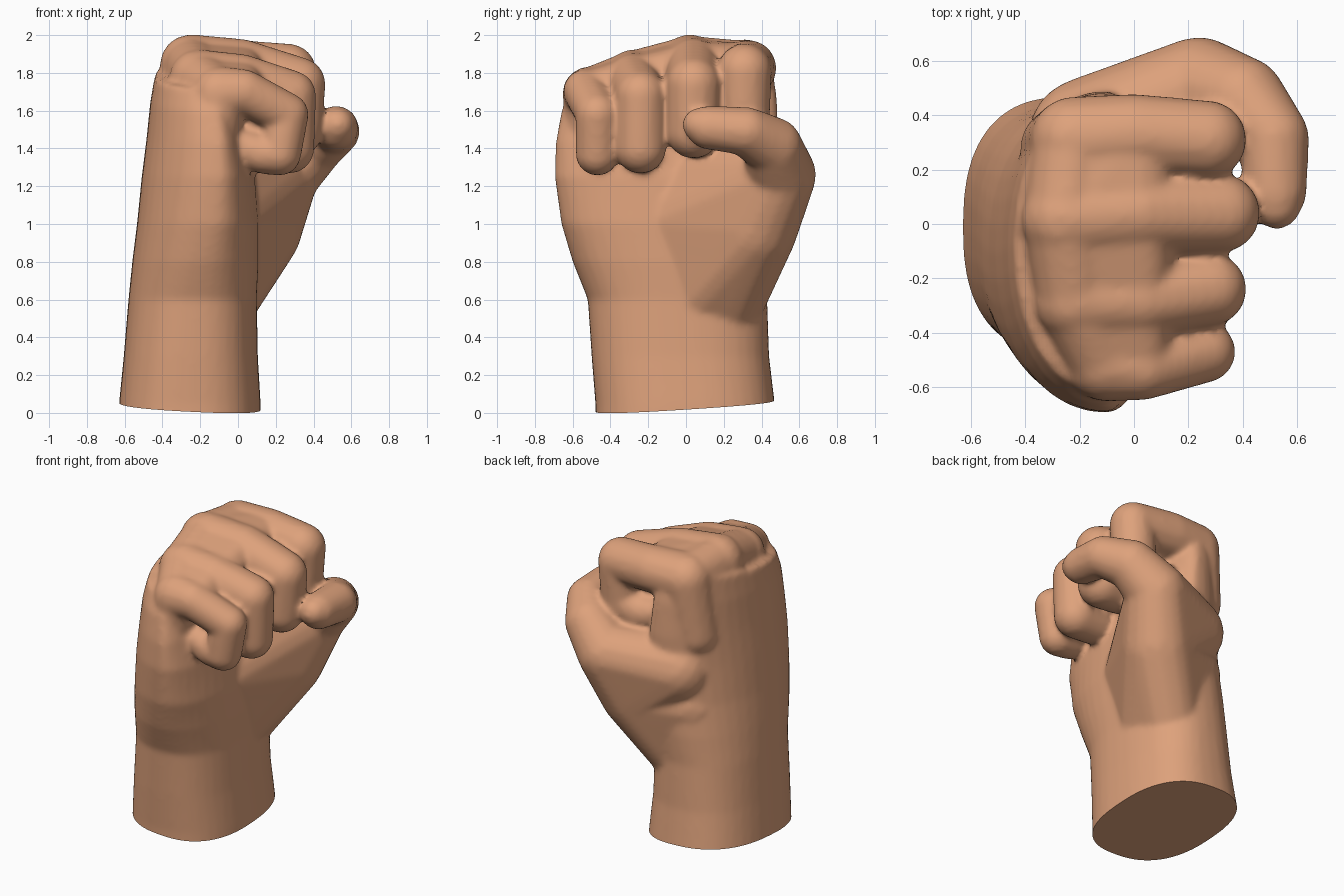
import bpy, bmesh
from math import sin, cos, pi, sqrt, radians
from mathutils import Vector

cube = bpy.data.objects.get("Cube")
if cube:
    bpy.data.objects.remove(cube)

skin = bpy.data.materials.new("warm_skin")
skin.use_nodes = True
skin.diffuse_color = (0.73, 0.36, 0.2, 1)
skin.node_tree.nodes["Principled BSDF"].inputs["Base Color"].default_value = skin.diffuse_color

# Evenly spread directions on a sphere, used for the rounded joints
DIRS = []
for i in range(120):
    h = 1 - 2 * (i + 0.5) / 120
    r = sqrt(1 - h * h)
    DIRS.append(Vector((r * cos(2.39996 * i), r * sin(2.39996 * i), h)))

bm = bmesh.new()


def flesh(joints, scale=1.0):
    """Rounded mass stretched over (x, y, z, radius) joints."""
    verts = [bm.verts.new(Vector(j[:3]) + d * j[3] * scale) for j in joints for d in DIRS]
    bmesh.ops.convex_hull(bm, input=verts)
    loose = [v for v in verts if v.is_valid and not v.link_faces]
    bmesh.ops.delete(bm, geom=loose, context='VERTS')


def limb(joints):
    """Chain of tapered bones from joint to joint."""
    for pair in zip(joints, joints[1:]):
        flesh(pair)


def power(v, e):
    return abs(v) ** e * (1 if v > 0 else -1)


def loft(sections, sides=40):
    """Rounded sections: z, x range, widest x, y range, slope along y, corner roundness."""
    rings = []
    for z, x0, x1, xc, y0, y1, slope, e in sections:
        ring = []
        for i in range(sides):
            a = 2 * pi * i / sides
            c = power(cos(a), e)
            x = xc + c * (x1 - xc if c > 0 else xc - x0)
            y = (y0 + y1) / 2 + (y1 - y0) / 2 * power(sin(a), e)
            ring.append(bm.verts.new((x, y, z + slope * y)))
        rings.append(ring)
    for lo, hi in zip(rings, rings[1:]):
        for i in range(sides):
            j = (i + 1) % sides
            bm.faces.new((lo[i], lo[j], hi[j], hi[i]))
    bm.faces.new(rings[0][::-1])
    bm.faces.new(rings[-1])


# Forearm, wrist and palm
loft([
    (-0.12, -0.64, 0.125, -0.25, -0.475, 0.48, 0, 0.8),
    (0.05, -0.63, 0.12, -0.25, -0.48, 0.47, 0, 0.8),
    (0.3, -0.605, 0.105, -0.24, -0.50, 0.44, 0, 0.82),
    (0.6, -0.58, 0.10, -0.22, -0.52, 0.43, 0, 0.85),
    (0.8, -0.56, 0.11, -0.18, -0.60, 0.45, 0, 0.9),
    (1.0, -0.535, 0.11, -0.13, -0.66, 0.46, 0, 0.92),
    (1.25, -0.51, 0.09, -0.1, -0.695, 0.48, 0, 0.95),
    (1.45, -0.485, 0.05, -0.1, -0.69, 0.49, 0.03, 0.95),
    (1.65, -0.465, 0.02, -0.12, -0.66, 0.48, 0.08, 0.95),
    (1.8, -0.44, -0.02, -0.15, -0.6, 0.45, 0.14, 0.95),
])

# Fingers, each curled from knuckle to tip
index = [(-0.27, 0.28, 1.45, 0.15), (-0.22, 0.31, 1.82, 0.16), (0.0, 0.33, 1.825, 0.15),
         (0.27, 0.31, 1.81, 0.145), (0.26, 0.31, 1.55, 0.135),
         (0.12, 0.31, 1.5, 0.12), (0.0, 0.31, 1.52, 0.1)]
middle = [(-0.29, 0.02, 1.45, 0.15), (-0.25, 0.02, 1.84, 0.165), (0.02, 0.04, 1.83, 0.15),
          (0.32, 0.04, 1.74, 0.145), (0.3, 0.04, 1.49, 0.145),
          (0.15, 0.04, 1.48, 0.125), (0.0, 0.04, 1.5, 0.1)]
ring = [(-0.27, -0.27, 1.4, 0.15), (-0.21, -0.28, 1.77, 0.155), (0.02, -0.28, 1.76, 0.14),
        (0.28, -0.24, 1.68, 0.135), (0.27, -0.24, 1.4, 0.135),
        (0.13, -0.24, 1.39, 0.12), (0.0, -0.24, 1.42, 0.1)]
little = [(-0.16, -0.48, 1.35, 0.15), (-0.1, -0.51, 1.69, 0.145), (0.03, -0.53, 1.7, 0.12),
          (0.26, -0.47, 1.58, 0.115), (0.22, -0.47, 1.37, 0.115),
          (0.13, -0.47, 1.37, 0.105), (0.0, -0.46, 1.42, 0.09)]
fingers = [index, middle, ring, little]
for finger in fingers:
    limb(finger)

# Flesh joining neighbouring knuckles into one back of the hand
for a, b in zip(fingers, fingers[1:]):
    flesh(a[:2] + b[:2], 0.95)
    flesh([a[1], b[1], a[2], b[2]], 0.86)

# Core of the fist behind the curled fingertips
limb([(0.08, -0.38, 1.5, 0.11), (0.1, -0.1, 1.58, 0.13), (0.08, 0.18, 1.62, 0.14)])

# Thumb, from the wrist mound across the front of the fingers
thumb = [(-0.1, 0.22, 0.6, 0.2), (0.12, 0.37, 0.97, 0.22), (0.24, 0.5, 1.26, 0.19),
         (0.4, 0.46, 1.41, 0.157), (0.515, 0.32, 1.49, 0.13),
         (0.52, 0.12, 1.51, 0.117), (0.525, 0.07, 1.525, 0.09)]
limb(thumb)

# Thumb mound and web, sloping into the palm and the back of the hand
flesh([(-0.13, 0.0, 0.55, 0.2), thumb[0], thumb[1],
       (-0.1, -0.12, 1.0, 0.2), (-0.2, 0.22, 0.95, 0.24)])
flesh([thumb[1], thumb[2], (-0.1, -0.12, 1.0, 0.2),
       (-0.1, 0.0, 1.25, 0.18), (-0.17, 0.32, 1.2, 0.22)])

bmesh.ops.recalc_face_normals(bm, faces=bm.faces)
mesh = bpy.data.meshes.new("hand_parts")
bm.to_mesh(mesh)
bm.free()
hand = bpy.data.objects.new("clenched_hand", mesh)
bpy.context.collection.objects.link(hand)

# Fuse the parts into one skin and soften the creases
fuse = hand.modifiers.new("fuse", 'REMESH')
fuse.mode = 'VOXEL'
fuse.voxel_size = 0.016
soften = hand.modifiers.new("soften", 'SMOOTH')
soften.factor = 0.5
soften.iterations = 10
bpy.context.view_layer.update()
graph = bpy.context.evaluated_depsgraph_get()
fused = bpy.data.meshes.new_from_object(hand.evaluated_get(graph))
hand.modifiers.clear()
hand.data = fused
bpy.data.meshes.remove(mesh)
fused.name = "clenched_hand"

# Slanted flat cut at the base of the forearm
bm = bmesh.new()
bm.from_mesh(fused)
bmesh.ops.bisect_plane(bm, geom=bm.verts[:] + bm.edges[:] + bm.faces[:],
                       plane_co=(-0.25, 0, 0.036), plane_no=(0.05, -0.063, 1),
                       clear_inner=True)
rim = [e for e in bm.edges if e.is_boundary]
bmesh.ops.holes_fill(bm, edges=rim, sides=0)
bmesh.ops.recalc_face_normals(bm, faces=bm.faces)
bm.to_mesh(fused)
bm.free()

fused.materials.clear()
fused.materials.append(skin)
for poly in fused.polygons:
    poly.material_index = 0
bpy.ops.object.select_all(action='DESELECT')
hand.select_set(True)
bpy.context.view_layer.objects.active = hand
bpy.ops.object.shade_smooth_by_angle(angle=radians(50))
